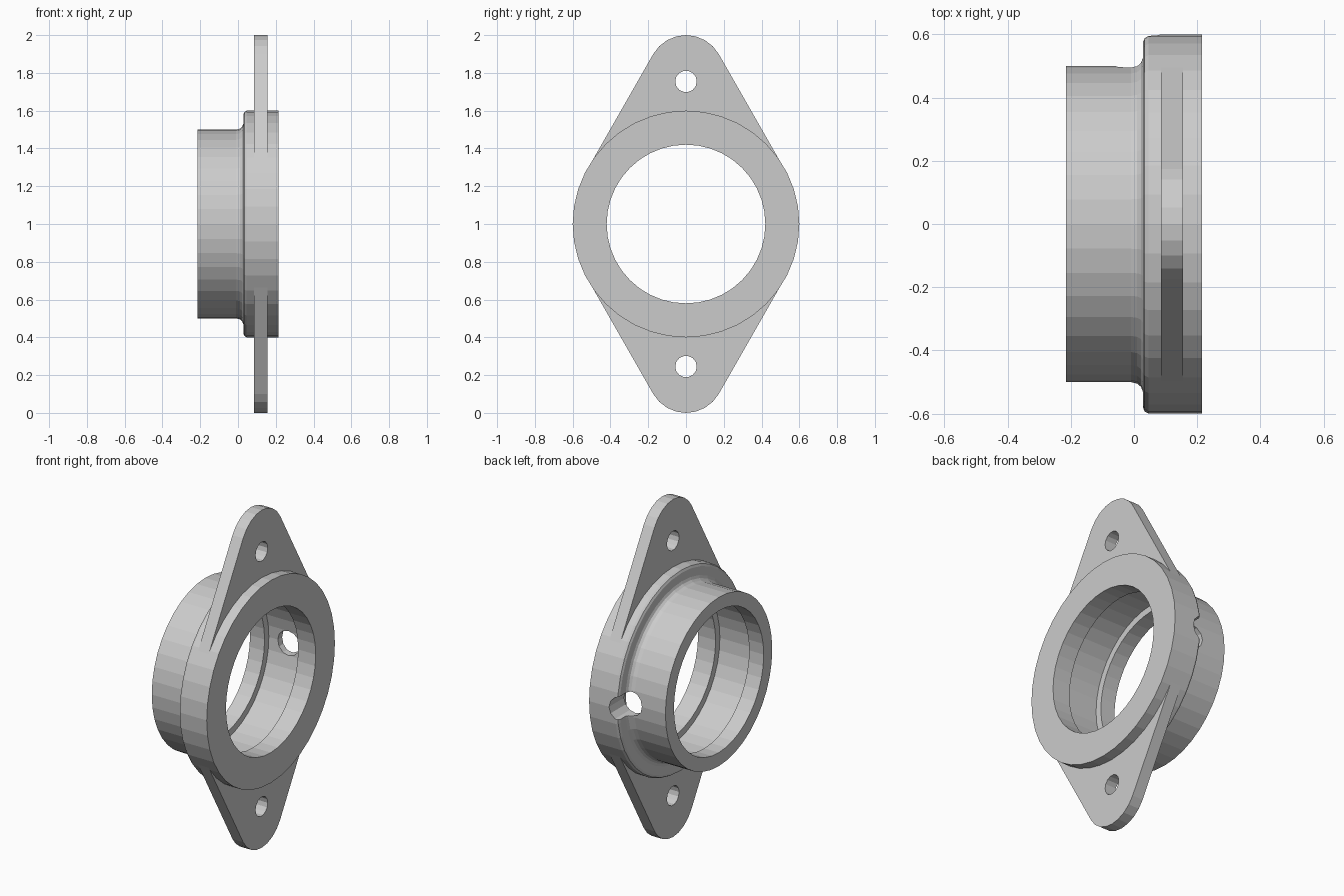
import bpy
import bmesh
from math import cos, sin, pi, radians
from mathutils import Matrix, Vector

cube = bpy.data.objects.get("Cube")
if cube:
    bpy.data.objects.remove(cube, do_unlink=True)

grey = bpy.data.materials.new("plain_grey")
grey.use_nodes = True
colour = (0.6, 0.6, 0.6, 1)
grey.diffuse_color = colour
grey.node_tree.nodes["Principled BSDF"].inputs["Base Color"].default_value = colour

AXIS_Z = 1.0       # height of the bore axis
SEGMENTS = 40


def finish(bm, name):
    """Turn a bmesh into a grey, flat-shaded object."""
    bmesh.ops.recalc_face_normals(bm, faces=bm.faces)
    mesh = bpy.data.meshes.new(name)
    bm.to_mesh(mesh)
    bm.free()
    mesh.materials.append(grey)
    obj = bpy.data.objects.new(name, mesh)
    bpy.context.collection.objects.link(obj)
    return obj


def cylinder(name, centre, radius, depth, axis, sides):
    bm = bmesh.new()
    turn = Vector((0, 0, 1)).rotation_difference(Vector(axis)).to_matrix().to_4x4()
    bmesh.ops.create_cone(bm, cap_ends=True, segments=sides, radius1=radius,
                          radius2=radius, depth=depth,
                          matrix=Matrix.Translation(centre) @ turn)
    return finish(bm, name)


def cut(obj, cutter):
    """Subtract the cutter, bake the result and discard the cutter."""
    mod = obj.modifiers.new("hole", "BOOLEAN")
    mod.operation = "DIFFERENCE"
    mod.solver = "EXACT"
    mod.object = cutter
    cutter.hide_render = True
    graph = bpy.context.evaluated_depsgraph_get()
    baked = bpy.data.meshes.new_from_object(obj.evaluated_get(graph))
    obj.modifiers.clear()
    obj.data = baked
    bpy.data.objects.remove(cutter, do_unlink=True)


# Housing: turned profile (x, radius) with stepped outside and inner groove
profile = [
    (-0.215, 0.42), (-0.215, 0.5), (-0.01, 0.5), (0.01, 0.505), (0.022, 0.515),
    (0.028, 0.53), (0.028, 0.58), (0.034, 0.593), (0.046, 0.6), (0.215, 0.6),
    (0.215, 0.42), (0.1, 0.42), (0.1, 0.46), (-0.12, 0.46), (-0.12, 0.42),
]
bm = bmesh.new()
verts = [bm.verts.new((x, 0, AXIS_Z + r)) for x, r in profile]
edges = [bm.edges.new((v, verts[i - 1])) for i, v in enumerate(verts)]
bmesh.ops.spin(bm, geom=verts + edges, cent=(0, 0, AXIS_Z), axis=(1, 0, 0),
               angle=2 * pi, steps=SEGMENTS, use_duplicate=False)
bmesh.ops.remove_doubles(bm, verts=bm.verts, dist=0.0005)
housing = finish(bm, "bearing_housing")

# Radial port through the back wall, notching the collar
cut(housing, cylinder("port_cutter", (0.012, 0.55, AXIS_Z), 0.073, 0.5, (0, 1, 0), 12))


# Mounting lugs: rounded tips tangent to the collar
def lug(name, side):
    outline = []
    for i in range(9):                     # rounded tip
        a = radians(30 + 15 * i)
        outline.append((0.2 * cos(a), 0.8 + 0.2 * sin(a)))
    for i in range(9):                     # tangent points, then buried inner arc
        a = radians(150 - 15 * i)
        r = 0.597 if i in (0, 8) else 0.54
        outline.append((r * cos(a), r * sin(a)))
    bm = bmesh.new()
    face = bm.faces.new([bm.verts.new((0.085, y, AXIS_Z + side * z)) for y, z in outline])
    ext = bmesh.ops.extrude_face_region(bm, geom=[face])
    moved = [g for g in ext["geom"] if isinstance(g, bmesh.types.BMVert)]
    bmesh.ops.translate(bm, verts=moved, vec=(0.07, 0, 0))
    obj = finish(bm, name)
    cut(obj, cylinder("bolt_cutter", (0.12, 0, AXIS_Z + side * 0.755), 0.057, 0.3, (1, 0, 0), 14))


lug("upper_lug", 1)
lug("lower_lug", -1)
